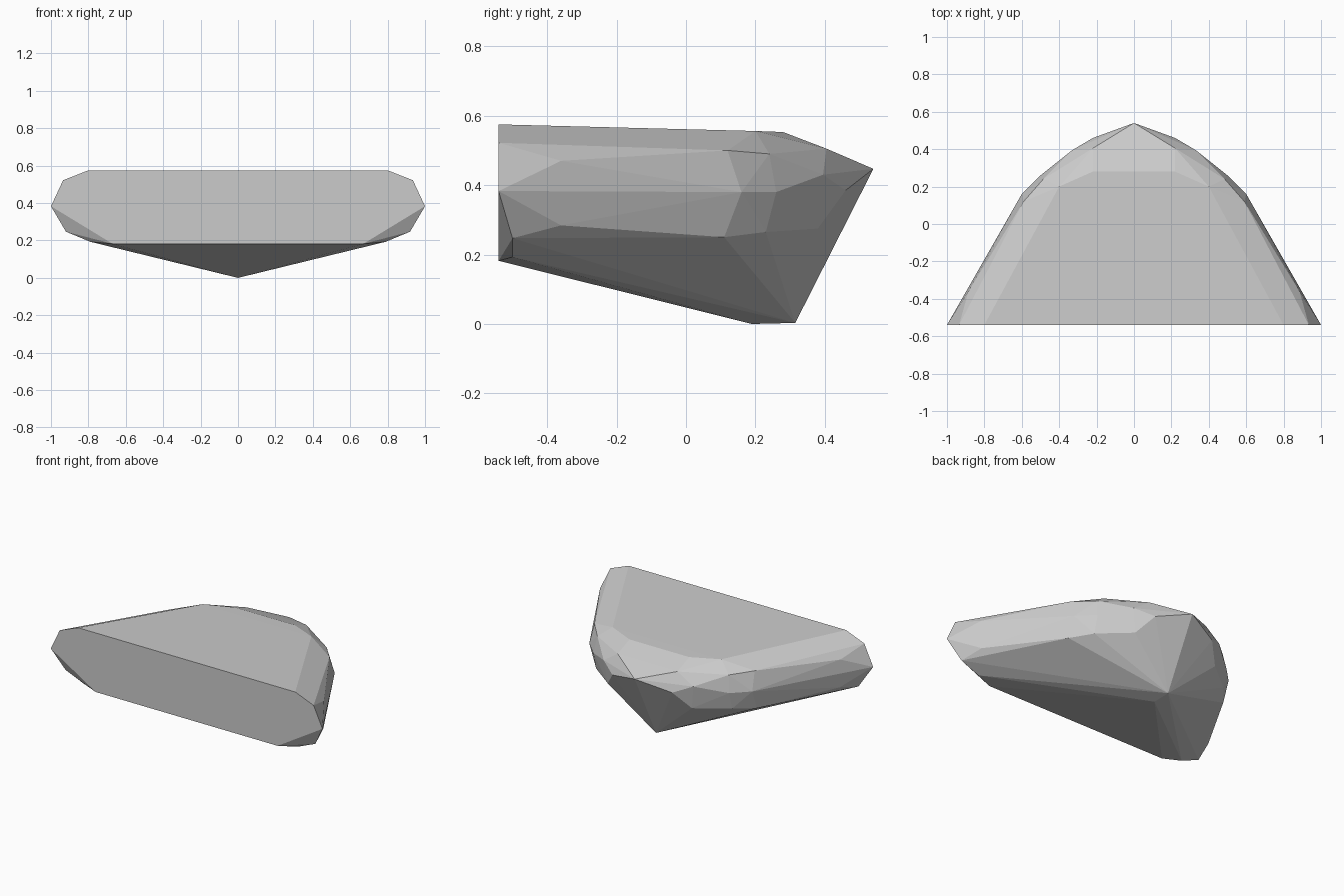
import bpy, bmesh

cube = bpy.data.objects.get("Cube")
if cube:
    bpy.data.objects.remove(cube, do_unlink=True)

# Plain grey stone
stone = bpy.data.materials.new("stone_grey")
stone.use_nodes = True
grey = (0.6, 0.6, 0.6, 1)
stone.diffuse_color = grey
stone.node_tree.nodes["Principled BSDF"].inputs["Base Color"].default_value = grey

# Corners on the centre line: rear tip and keel
centre = [(0, .54, .447), (0, .19, 0), (0, .315, .003)]

# Corners of the left half, mirrored to the right
side = [
    # flat front face
    (.8, -.54, .575), (.935, -.54, .522), (1, -.54, .383), (.67, -.54, .182),
    # lower front chamfer
    (.92, -.5, .247), (.79, -.5, .193),
    # widest band
    (.885, -.36, .47), (.88, -.36, .284), (.6, .16, .38), (.5, .26, .38),
    (.33, .395, .43), (.22, .46, .385),
    # lower band
    (.6, .11, .25), (.5, .23, .265), (.31, .38, .275),
    # upper band and top rim
    (.59, .12, .5), (.485, .24, .49), (.22, .405, .505),
    (.22, .28, .553), (.4, .2, .556), (.51, 0, .561),
]

# Faceted boulder: the convex skin around all corners
bm = bmesh.new()
for p in centre:
    bm.verts.new(p)
for x, y, z in side:
    for s in (1, -1):
        bm.verts.new((s * x, y, z))
hull = bmesh.ops.convex_hull(bm, input=bm.verts[:])
loose = set(hull["geom_interior"] + hull["geom_unused"])
bmesh.ops.delete(bm, geom=[v for v in loose if isinstance(v, bmesh.types.BMVert)],
                 context='VERTS')
bmesh.ops.dissolve_limit(bm, angle_limit=.01, verts=bm.verts[:], edges=bm.edges[:])
bmesh.ops.recalc_face_normals(bm, faces=bm.faces[:])
mesh = bpy.data.meshes.new("boulder")
bm.to_mesh(mesh)
bm.free()
mesh.materials.append(stone)
boulder = bpy.data.objects.new("boulder", mesh)
bpy.context.collection.objects.link(boulder)
